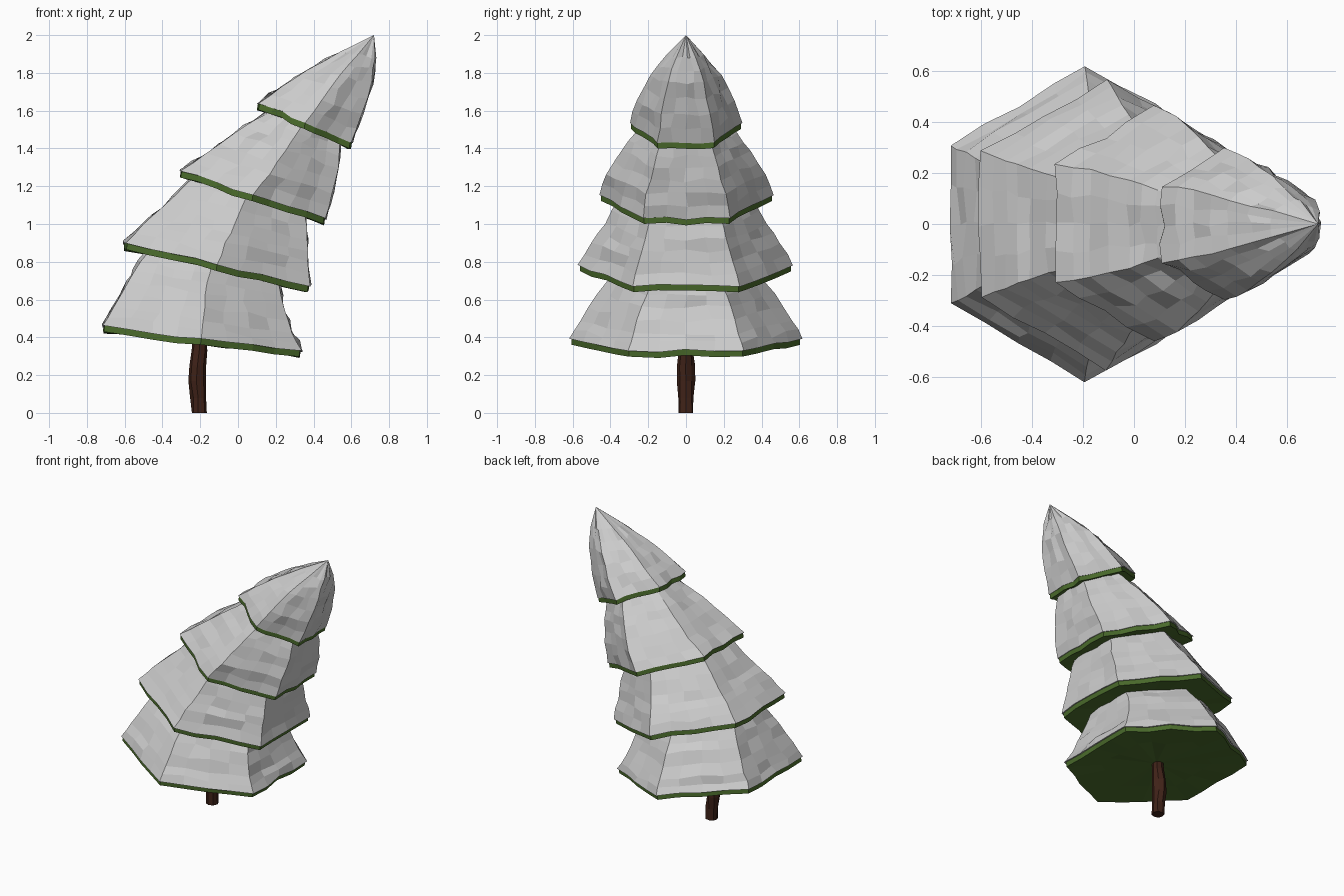
import bpy, bmesh, math, random
from mathutils import Vector

if "Cube" in bpy.data.objects:
    bpy.data.objects.remove(bpy.data.objects["Cube"])

random.seed(4)
SEG = 4          # segments along each side of the hexagon
COS = math.cos(math.radians(30))


def jitter(p, amt):
    return Vector([c + random.uniform(-amt, amt) for c in p])


def material(name, color):
    m = bpy.data.materials.new(name)
    m.diffuse_color = (*color, 1)
    m.use_nodes = True
    m.node_tree.nodes["Principled BSDF"].inputs["Base Color"].default_value = m.diffuse_color
    return m


def ring(row, scale=1.0, drop=0.0, amt=0.0):
    # tilted hexagon: left x, left z, right x, right z, half depth in y
    xl, zl, xr, zr, r = row
    mid = Vector(((xl + xr) / 2, 0, (zl + zr) / 2))
    half = Vector(((xr - xl) / 2, 0, (zr - zl) / 2)) * scale
    normal = Vector((-half.z, 0, half.x)).normalized()
    pts = []
    for k in range(6):
        a, b = [Vector((math.cos(t), math.sin(t))) for t in
                (math.radians(30 + 60 * k), math.radians(90 + 60 * k))]
        for s in range(SEG):
            q = a.lerp(b, s / SEG)
            p = mid + half * (q.x / COS) + Vector((0, q.y * r * scale, 0)) - normal * drop
            pts.append(jitter(p, amt * (0.4 if s == 0 else 1)))
    return pts


def loft(name, rings, start=None, end=None, mat=None):
    # skin a stack of rings, with a fan to a point at either end
    bm = bmesh.new()
    vr = [[bm.verts.new(p) for p in r] for r in rings]
    n = len(vr[0])
    for a, b in zip(vr, vr[1:]):
        for i in range(n):
            j = (i + 1) % n
            bm.faces.new((a[i], a[j], b[j], b[i]))
    for r, tip in ((vr[0], start), (vr[-1], end)):
        if tip is not None:
            c = bm.verts.new(tip)
            for i in range(n):
                bm.faces.new((r[i], r[(i + 1) % n], c))
    bmesh.ops.recalc_face_normals(bm, faces=bm.faces)
    me = bpy.data.meshes.new(name)
    bm.to_mesh(me)
    bm.free()
    ob = bpy.data.objects.new(name, me)
    bpy.context.collection.objects.link(ob)
    if mat:
        me.materials.append(mat)


def centre(row, lift=0.0):
    return Vector(((row[0] + row[2]) / 2, 0, (row[1] + row[3]) / 2 + lift))


green = material("needles", (0.07, 0.15, 0.025))
brown = material("bark", (0.05, 0.016, 0.009))

# Cross-sections of each leaning tier, bottom to top
tiers = [
    [(-.72, .46, .34, .33, .62), (-.66, .56, .29, .42, .56), (-.58, .70, .24, .56, .47),
     (-.52, .80, .22, .68, .38), (-.44, .90, .20, .80, .30)],
    [(-.60, .90, .38, .67, .57), (-.50, 1.0, .37, .80, .50), (-.41, 1.08, .37, .92, .43),
     (-.27, 1.22, .35, 1.06, .35), (-.15, 1.32, .34, 1.18, .28)],
    [(-.31, 1.28, .46, 1.03, .46), (-.17, 1.37, .50, 1.16, .42), (-.02, 1.48, .53, 1.30, .34),
     (.09, 1.55, .54, 1.42, .27), (.20, 1.62, .54, 1.52, .20)],
    [(.11, 1.64, .60, 1.43, .30), (.23, 1.73, .66, 1.58, .26), (.37, 1.82, .71, 1.75, .19),
     (.54, 1.91, .725, 1.88, .10)],
]

for i, rows in enumerate(tiers, 1):
    # Snow: faceted skirt, with an extra row between each pair of sections
    rings = []
    for a, b in zip(rows, rows[1:]):
        rings.append(ring(a, amt=0.011))
        m = [(u + v) / 2 for u, v in zip(a, b)]
        rings.append(ring(m, amt=0.013))
    rings.append(ring(rows[-1], amt=0.008))
    tip = Vector((.72, 0, 2.0)) if i == 4 else centre(rows[-1])
    loft(f"snow_tier_{i}", rings, centre(rows[0], .01), tip)

    # Needles: green rim and underside just below the snow edge
    edge = [p.lerp(centre(rows[0]), 0.02) for p in rings[0]]
    low = [p + Vector((-.005, 0, -.032)) for p in edge]
    inner = ring(rows[0], 0.6, 0.022, 0.008)
    loft(f"needles_tier_{i}", [edge, low, inner], centre(rows[0], .015),
         centre(rows[0], -.015), green)

# Trunk: slightly crooked eight-sided post
trunk = []
for x, z, r in [(-.207, 0, .040), (-.208, .08, .042), (-.218, .17, .046),
                (-.215, .25, .045), (-.205, .33, .040), (-.20, .42, .036)]:
    trunk.append([Vector((x + r * math.cos(k * math.pi / 4) + random.uniform(-.004, .004),
                          r * math.sin(k * math.pi / 4) + random.uniform(-.004, .004), z))
                  for k in range(8)])
loft("trunk", trunk, Vector((-.207, 0, 0)), Vector((-.20, 0, .42)), brown)
